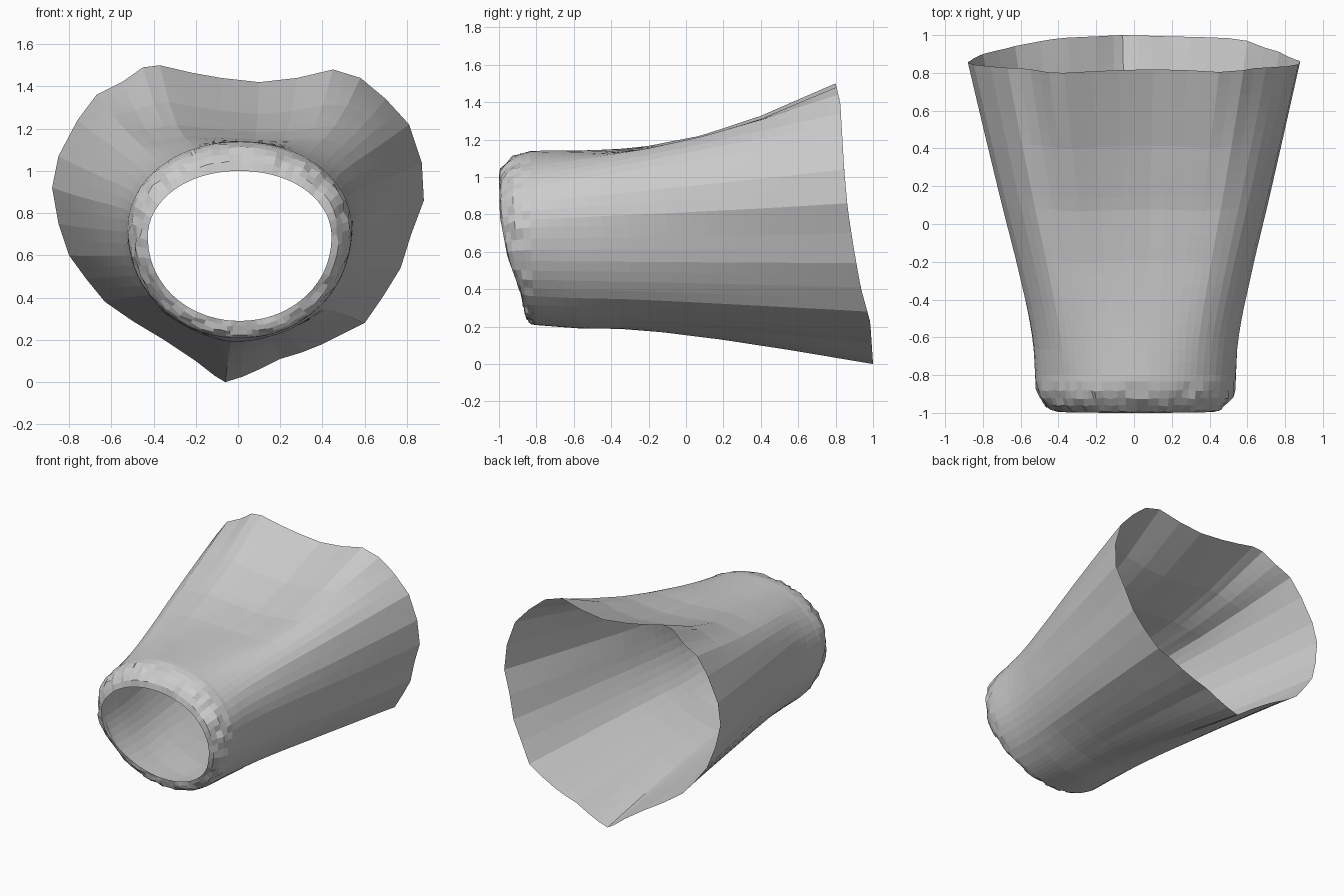
import bpy, bmesh, math, random

if "Cube" in bpy.data.objects:
    bpy.data.objects.remove(bpy.data.objects["Cube"])

random.seed(4)


def interp(table, t):
    """Piecewise linear lookup in a list of (key, value)."""
    for (a, va), (b, vb) in zip(table, table[1:]):
        if t <= b:
            return va + (vb - va) * max(0, t - a) / (b - a)
    return table[-1][1]


def lerp(a, b, t):
    return a + (b - a) * t


# Flared rim outline (x, z), counter-clockwise from the bottom point
RIM = [(-.06, 0), (.02, .025), (.1, .06), (.2, .11), (.3, .14), (.4, .18), (.6, .28), (.69, .41),
       (.77, .54), (.82, .70), (.88, .86), (.87, 1.04), (.81, 1.22), (.70, 1.34), (.58, 1.44),
       (.45, 1.48), (.28, 1.44), (.1, 1.42), (-.08, 1.44), (-.22, 1.465), (-.37, 1.5),
       (-.45, 1.49), (-.55, 1.42), (-.67, 1.36), (-.76, 1.24), (-.85, 1.07), (-.88, .92),
       (-.85, .75), (-.8, .6), (-.72, .49), (-.63, .38), (-.5, .29), (-.35, .2), (-.2, .10),
       (-.11, .03)]

# Half width, top and bottom heights along the sleeve (0 = small end, 1 = rim)
WIDTH = [(0, .532), (.1, .543), (.19, .568), (.37, .635), (.55, .708), (.75, .785), (1, .88)]
TOP = [(0, 1.14), (.19, 1.157), (.37, 1.18), (.55, 1.23), (.75, 1.33), (1, 1.5)]
BOTTOM = [(0, .208), (.12, .19), (.25, .187), (.37, .17), (.55, .13), (.75, .075), (1, 0)]
# Share of the sag in the top and bottom lines; the flanks run straight
SAG = [(0, 1), (.5, 1), (.85, 0), (1, 0)]
# Depth of the two open edges against relative height
RIM_Y = [(0, 1), (.15, .985), (.27, .935), (.4, .9), (.55, .865), (.7, .845), (.93, .825), (1, .80)]
LIP_Y = [(0, -.86), (.15, -.89), (.4, -.955), (.7, -.995), (1, -1)]

# Normalised sections: the rim, and an egg-shaped oval matched to it by angle
wide, oval = [], []
for i, p in enumerate(RIM):
    q = RIM[(i + 1) % len(RIM)]
    for f in (0, .5):
        x, z = lerp(p[0], q[0], f), lerp(p[1], q[1], f)
        wide.append((x / .88, z / 1.5))
        a = math.atan2((z - .78) / .75, x / .88)
        c, s = math.cos(a), math.sin(a)
        r = (abs(c) ** 2.05 + abs(s) ** 2.05) ** (-1 / 2.05)
        oval.append((r * c, .56 + (.44 if s > 0 else .56) * r * s))

rings = []

# Gathered lip, rounding over from the opening to the body
for a in (90, 72, 54, 38, 24, 10):
    k = 1 - math.cos(math.radians(a))
    out = math.sin(math.radians(a))
    w, lo, hi = lerp(.532, .435, k), lerp(.208, .29, k), lerp(1.14, 1.0, k)
    ring = []
    for u, v in oval:
        j = random.uniform(-.01, .01) if 10 < a < 90 else 0
        y = -.8 + (interp(LIP_Y, v) + .8) * out
        ring.append((u * (w + j) + .008, y - j * .5, lerp(lo, hi, v) + j * (v - .5)))
    rings.append(ring)

# Flaring body, squaring off towards the rim section early on
N = 24
for n in range(N + 1):
    s = n / N
    w = interp(WIDTH, s)
    ring = []
    for (ou, ov), (wu, wv) in zip(oval, wide):
        t = 1 - (1 - s) ** lerp(1, 1.8, min(1, wv / .25))
        u, v = lerp(ou, wu, t), lerp(ov, wv, t)
        g = interp(SAG, abs(u))
        lo = lerp(lerp(.208, 0, s), interp(BOTTOM, s), g)
        hi = lerp(lerp(1.14, 1.5, s), interp(TOP, s), g)
        y = lerp(-.8, interp(RIM_Y, wv), s)
        ring.append((u * w + .008 * (1 - s), y, lerp(lo, hi, v)))
    rings.append(ring)

# Skin the rings into one open tube
bm = bmesh.new()
vr = [[bm.verts.new(c) for c in ring] for ring in rings]
for r0, r1 in zip(vr, vr[1:]):
    for i in range(len(r0)):
        k = (i + 1) % len(r0)
        bm.faces.new((r0[i], r0[k], r1[k], r1[i]))
bmesh.ops.recalc_face_normals(bm, faces=bm.faces)
mesh = bpy.data.meshes.new("flared_sleeve")
bm.to_mesh(mesh)
bm.free()
sleeve = bpy.data.objects.new("flared_sleeve", mesh)
bpy.context.collection.objects.link(sleeve)
